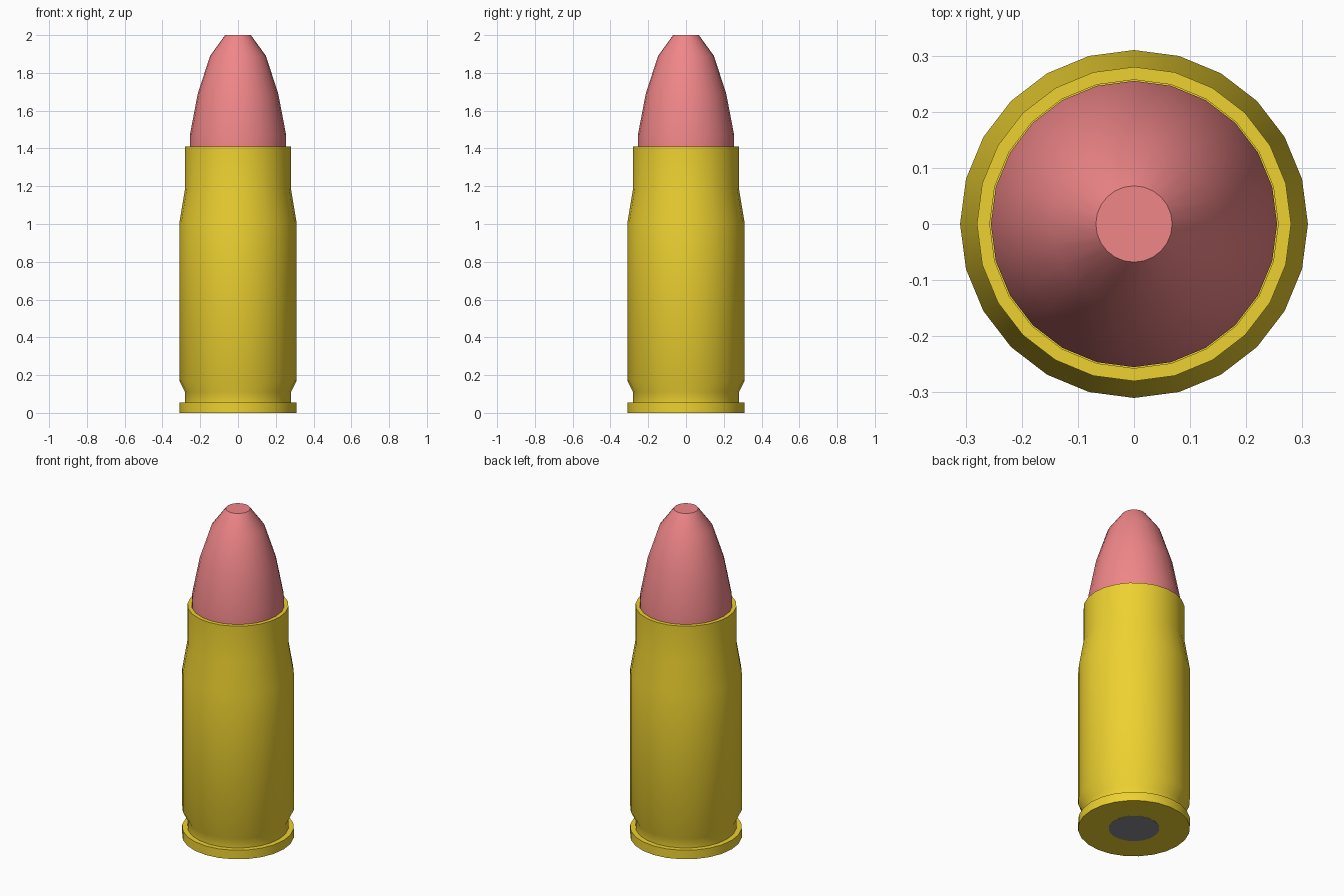
import bpy, bmesh, math

if "Cube" in bpy.data.objects:
    bpy.data.objects.remove(bpy.data.objects["Cube"])

SIDES = 24


def material(name, color):
    m = bpy.data.materials.new(name)
    m.diffuse_color = (*color, 1)
    m.use_nodes = True
    m.node_tree.nodes["Principled BSDF"].inputs["Base Color"].default_value = m.diffuse_color
    return m


def lathe(name, profile, mat, angle=35):
    """Spin an (r, z) profile round z; end rings are capped."""
    bm = bmesh.new()
    rings = [[bm.verts.new((r * math.cos(2 * math.pi * i / SIDES),
                            r * math.sin(2 * math.pi * i / SIDES), z))
              for i in range(SIDES)] for r, z in profile]
    for a, b in zip(rings, rings[1:]):
        for i in range(SIDES):
            j = (i + 1) % SIDES
            bm.faces.new((a[i], a[j], b[j], b[i]))
    bm.faces.new(rings[0][::-1])
    bm.faces.new(rings[-1])
    bmesh.ops.recalc_face_normals(bm, faces=bm.faces[:])
    mesh = bpy.data.meshes.new(name)
    bm.to_mesh(mesh)
    bm.free()
    mesh.materials.append(mat)
    ob = bpy.data.objects.new(name, mesh)
    bpy.context.collection.objects.link(ob)
    bpy.context.view_layer.objects.active = ob
    ob.select_set(True)
    bpy.ops.object.shade_smooth_by_angle(angle=math.radians(angle))
    ob.select_set(False)
    return ob


brass = material("brass", (0.85, 0.64, 0.03))
copper = material("copper", (0.87, 0.24, 0.25))
steel = material("steel", (0.26, 0.26, 0.28))

# Casing: rim, extractor groove, body, shoulder, open mouth
lathe("casing", [(0.31, 0), (0.31, 0.055), (0.28, 0.055), (0.28, 0.11),
                 (0.31, 0.17), (0.31, 1.01), (0.28, 1.19), (0.28, 1.41),
                 (0.257, 1.41), (0.257, 1.36)], brass)

# Projectile with flat nose, seated in the mouth
lathe("projectile", [(0.255, 1.36), (0.255, 1.47), (0.213, 1.69),
                     (0.148, 1.89), (0.068, 2.0)], copper)

# Primer disc, flush with the base
lathe("primer", [(0.14, -0.001), (0.14, 0.02)], steel)
